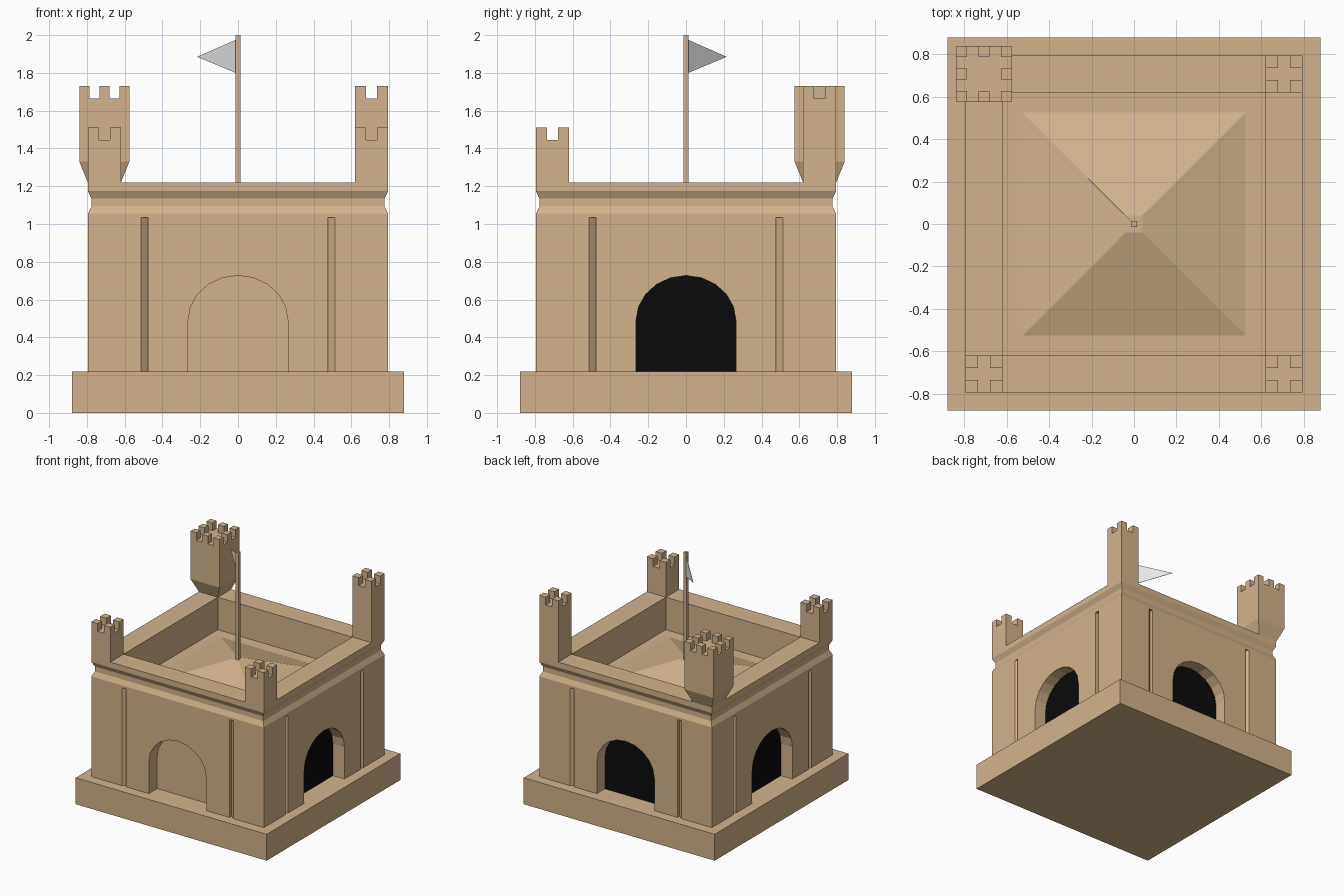
import bpy, bmesh, math
from mathutils import Matrix, Vector

if "Cube" in bpy.data.objects:
    bpy.data.objects.remove(bpy.data.objects["Cube"])


def material(name, rgb):
    m = bpy.data.materials.new(name)
    m.diffuse_color = (*rgb, 1)
    m.use_nodes = True
    m.node_tree.nodes["Principled BSDF"].inputs["Base Color"].default_value = m.diffuse_color
    return m


TAN = material("tan stone", (0.645, 0.456, 0.262))
BLACK = material("black opening", (0.003, 0.003, 0.003))
WHITE = material("pale flag", (0.8, 0.8, 0.8))


def finish(name, bm, mat):
    bmesh.ops.recalc_face_normals(bm, faces=bm.faces)
    me = bpy.data.meshes.new(name)
    bm.to_mesh(me)
    bm.free()
    me.materials.append(mat)
    ob = bpy.data.objects.new(name, me)
    bpy.context.collection.objects.link(ob)
    return ob


def rings(bm, profile, cx=0, cy=0):
    """Square rings of (half width, z) skinned into a closed solid."""
    loops = []
    for r, z in profile:
        loops.append([bm.verts.new((cx + a * r, cy + b * r, z))
                      for a, b in ((-1, -1), (1, -1), (1, 1), (-1, 1))])
    for p, q in zip(loops, loops[1:]):
        for i in range(4):
            j = (i + 1) % 4
            bm.faces.new((p[i], p[j], q[j], q[i]))
    bm.faces.new(loops[0])
    bm.faces.new(loops[-1])


def prism(bm, pts, offset, turn):
    """Extrude a 3D outline by offset, turned about z."""
    rot = Matrix.Rotation(turn, 3, 'Z')
    a = [bm.verts.new(rot @ Vector(p)) for p in pts]
    b = [bm.verts.new(rot @ (Vector(p) + Vector(offset))) for p in pts]
    bm.faces.new(a)
    bm.faces.new(b)
    n = len(a)
    for i in range(n):
        j = (i + 1) % n
        bm.faces.new((a[i], a[j], b[j], b[i]))


def arch(y, bottom):
    pts = [(0.265, y, bottom)]
    for i in range(11):
        t = math.pi * i / 10
        pts.append((0.265 * math.cos(t), y, 0.485 + 0.242 * math.sin(t)))
    return pts + [(-0.265, y, bottom)]


# base plinth
bm = bmesh.new()
rings(bm, [(0.88, 0), (0.88, 0.22)])
finish("base", bm, TAN)

# keep walls with moulded band, sunken court and low pyramid roof
bm = bmesh.new()
rings(bm, [(0.795, 0.19), (0.795, 1.055), (0.775, 1.095), (0.775, 1.135),
           (0.795, 1.175), (0.795, 1.22), (0.62, 1.22), (0.62, 0.95),
           (0.525, 0.95), (0.04, 1.11)])
walls = finish("walls", bm, TAN)

# cut the arched recesses and the slanted corner grooves on all four sides
bm = bmesh.new()
for k in range(4):
    turn = k * math.pi / 2
    prism(bm, arch(-0.9, 0.1), (0, 0.215, 0), turn)
    for s in (-1, 1):
        prism(bm, [(s * 0.513, -0.795, 0.1), (s * 0.477, -0.765, 0.1),
                   (s * 0.477, -0.83, 0.1), (s * 0.513, -0.83, 0.1)],
              (0, 0, 0.935), turn)
cutter = finish("cutter", bm, TAN)
cutter.hide_render = True
mod = walls.modifiers.new("recesses", 'BOOLEAN')
mod.operation = 'DIFFERENCE'
mod.solver = 'EXACT'
mod.object = cutter
bpy.context.view_layer.objects.active = walls
bpy.ops.object.modifier_apply(modifier=mod.name)
bpy.data.objects.remove(cutter)

# black openings on right, back and left
for k, side in ((1, "right"), (2, "back"), (3, "left")):
    bm = bmesh.new()
    prism(bm, arch(-0.69, 0.21), (0, 0.008, 0), k * math.pi / 2)
    finish(side + "_opening", bm, BLACK)


# corner towers with a ring of square merlons
def tower(name, cx, cy, half, profile, top, cells):
    bm = bmesh.new()
    rings(bm, profile + [(half, top - 0.065)], cx, cy)
    w = 2 * half / cells
    for i in range(0, cells, 2):
        for j in range(0, cells, 2):
            if i in (0, cells - 1) or j in (0, cells - 1):
                rings(bm, [(w / 2, top - 0.065), (w / 2, top)],
                      cx - half + w * (i + 0.5), cy - half + w * (j + 0.5))
    finish(name, bm, TAN)


C, H = 0.7075, 0.0875
tower("front_left_tower", -C, -C, H, [(H, 1.22)], 1.51, 3)
tower("front_right_tower", C, -C, H, [(H, 1.22)], 1.51, 3)
tower("back_right_tower", C, C, H, [(H, 1.22)], 1.73, 3)
tower("back_left_tower", -C, C, 0.1325, [(H, 1.22), (0.1325, 1.33)], 1.73, 5)

# flagpole
bm = bmesh.new()
rings(bm, [(0.013, 1.1), (0.013, 2.0)])
finish("flagpole", bm, TAN)

# pennant pointing to the back left
bm = bmesh.new()
prism(bm, [(-0.012, 0.01, 1.975), (-0.217, 0.213, 1.885), (-0.012, 0.01, 1.80)],
      (0.002, 0.002, 0), 0)
finish("flag", bm, WHITE)
